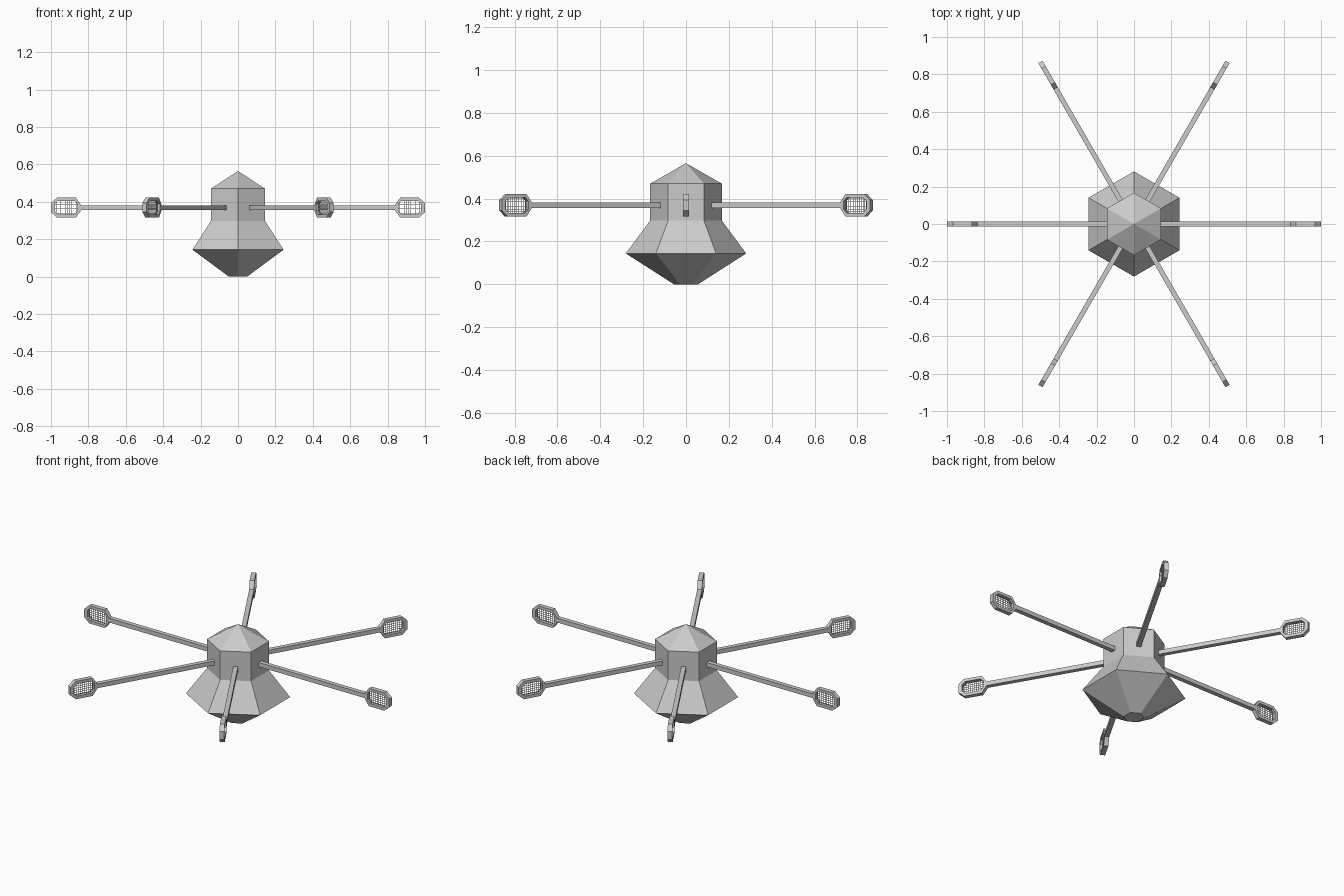
import bpy, bmesh, math
from mathutils import Matrix

if "Cube" in bpy.data.objects:
    bpy.data.objects.remove(bpy.data.objects["Cube"])

ARM_Z = 0.369
HALF = 0.013  # half thickness of the arms and paddle frames

grey = bpy.data.materials.new("light_grey")
grey.diffuse_color = (0.6, 0.6, 0.6, 1)
grey.use_nodes = True
grey.node_tree.nodes["Principled BSDF"].inputs["Base Color"].default_value = grey.diffuse_color


def finish(name, bm):
    bmesh.ops.recalc_face_normals(bm, faces=bm.faces)
    me = bpy.data.meshes.new(name)
    bm.to_mesh(me)
    bm.free()
    me.materials.append(grey)
    return me


def place(name, me, angle=0.0, z=0.0):
    ob = bpy.data.objects.new(name, me)
    ob.rotation_euler.z = angle
    ob.location.z = z
    bpy.context.collection.objects.link(ob)


def add_box(bm, x0, x1, y0, y1, z0, z1):
    size = Matrix.Diagonal((x1 - x0, y1 - y0, z1 - z0, 1))
    centre = Matrix.Translation(((x0 + x1) / 2, (y0 + y1) / 2, (z0 + z1) / 2))
    bmesh.ops.create_cube(bm, size=1, matrix=centre @ size)


def body_mesh():
    # Six-sided hub: stacked rings closed by a floor and a pointed roof
    bm = bmesh.new()
    rings = []
    for r, z in [(0.056, 0), (0.281, 0.144), (0.167, 0.298), (0.167, 0.47)]:
        rings.append([bm.verts.new((r * math.cos(a), r * math.sin(a), z))
                      for a in (math.pi / 2 + k * math.pi / 3 for k in range(6))])
    tip = bm.verts.new((0, 0, 0.565))
    bm.faces.new(rings[0])
    for k in range(6):
        n = (k + 1) % 6
        for lo, hi in zip(rings, rings[1:]):
            bm.faces.new((lo[k], lo[n], hi[n], hi[k]))
        bm.faces.new((rings[-1][k], rings[-1][n], tip))
    return finish("body", bm)


def frame_mesh():
    # Upright eight-sided ring at the end of each arm
    def mirrored(half):
        return half + [(x, -z) for x, z in reversed(half)]
    outer = mirrored([(0.838, 0.0125), (0.867, 0.053), (0.968, 0.053), (1.0, 0.024)])
    inner = mirrored([(0.857, 0.019), (0.874, 0.036), (0.962, 0.036), (0.979, 0.019)])
    bm = bmesh.new()
    loops = [[bm.verts.new((x, y, z)) for x, z in pts]
             for pts, y in ((outer, -HALF), (outer, HALF), (inner, HALF), (inner, -HALF))]
    for i in range(4):
        a, b = loops[i], loops[(i + 1) % 4]
        for k in range(8):
            n = (k + 1) % 8
            bm.faces.new((a[k], a[n], b[n], b[k]))
    return finish("paddle_frame", bm)


def arm_mesh():
    bm = bmesh.new()
    add_box(bm, 0.1, 0.845, -HALF, HALF, -0.0125, 0.0125)
    return finish("arm", bm)


def net_mesh():
    # Crossed strings whose ends are buried in the frame
    bm = bmesh.new()
    t = 0.001
    for i in range(10):
        x = 0.865 + i * 0.0118
        add_box(bm, x - t, x + t, -t, t, -0.039, 0.039)
    for i in range(6):
        z = -0.03 + i * 0.012
        add_box(bm, 0.856, 0.983, -t, t, z - t, z + t)
    return finish("net", bm)


place("body", body_mesh())
parts = {"arm": arm_mesh(), "paddle_frame": frame_mesh(), "net": net_mesh()}
for k in range(6):
    for name, me in parts.items():
        place(f"{name}_{k + 1}", me, k * math.pi / 3, ARM_Z)
